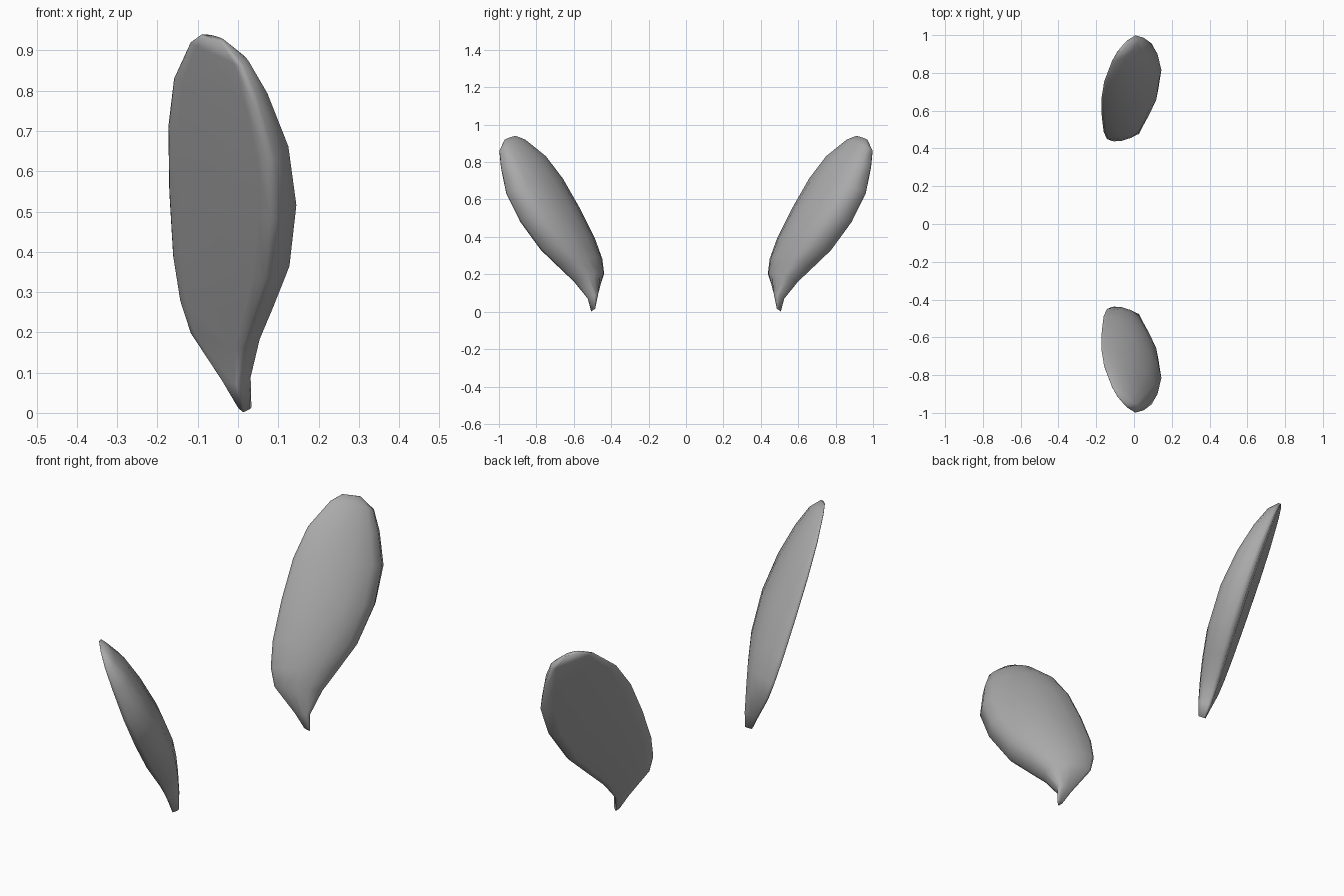
import bpy, bmesh
from mathutils import Vector

cube = bpy.data.objects.get("Cube")
if cube:
    bpy.data.objects.remove(cube, do_unlink=True)

grey = bpy.data.materials.new("plain grey")
grey.use_nodes = True
grey.diffuse_color = (0.4, 0.4, 0.4, 1)
grey.node_tree.nodes["Principled BSDF"].inputs["Base Color"].default_value = (0.4, 0.4, 0.4, 1)

# Stations from root to tip: inner rim (y, z), outer rim (y, z), thickness
STATIONS = [
    ((.495, .015), (.507, .002), .03),
    ((.48, .08), (.525, .07), .055),
    ((.44, .20), (.60, .16), .085),
    ((.45, .28), (.68, .235), .105),
    ((.49, .39), (.78, .33), .125),
    ((.57, .55), (.89, .48), .13),
    ((.66, .71), (.965, .63), .11),
    ((.75, .83), (.993, .77), .08),
    ((.86, .92), (1.0, .86), .045),
    ((.91, .94), (.97, .92), .015),
]

# Cross-section: position from inner to outer rim, height over the rim plane
SECTION = [(0, 0), (.02, .12), (.15, .5), (.35, .85), (.6, 1), (.8, .95),
           (.93, .74), (1, .15), (.98, -.03), (.88, -.07), (.12, -.07), (.02, -.04)]

NORMAL = Vector((1, -.72, .42)).normalized()


def on_plane(y, z):
    """Point of the tilted rim plane."""
    return Vector((.72 * y - .42 * z - .35, y, z))


def make_ear(name, side):
    bm = bmesh.new()
    rings = []
    for inner, outer, thick in STATIONS:
        a, b = on_plane(*inner), on_plane(*outer)
        ring = []
        for t, h in SECTION:
            p = a.lerp(b, t) + NORMAL * h * thick
            ring.append(bm.verts.new((p.x, p.y * side, max(p.z, 0))))
        rings.append(ring)
    n = len(SECTION)
    for low, high in zip(rings, rings[1:]):
        for i in range(n):
            j = (i + 1) % n
            bm.faces.new((low[i], low[j], high[j], high[i]))
    # Root and tip caps
    bm.faces.new(rings[0])
    bm.faces.new(rings[-1])
    bmesh.ops.recalc_face_normals(bm, faces=bm.faces)
    for f in bm.faces:
        f.smooth = True
    mesh = bpy.data.meshes.new(name)
    bm.to_mesh(mesh)
    bm.free()
    mesh.materials.append(grey)
    obj = bpy.data.objects.new(name, mesh)
    bpy.context.collection.objects.link(obj)


make_ear("front_ear", -1)
make_ear("back_ear", 1)
